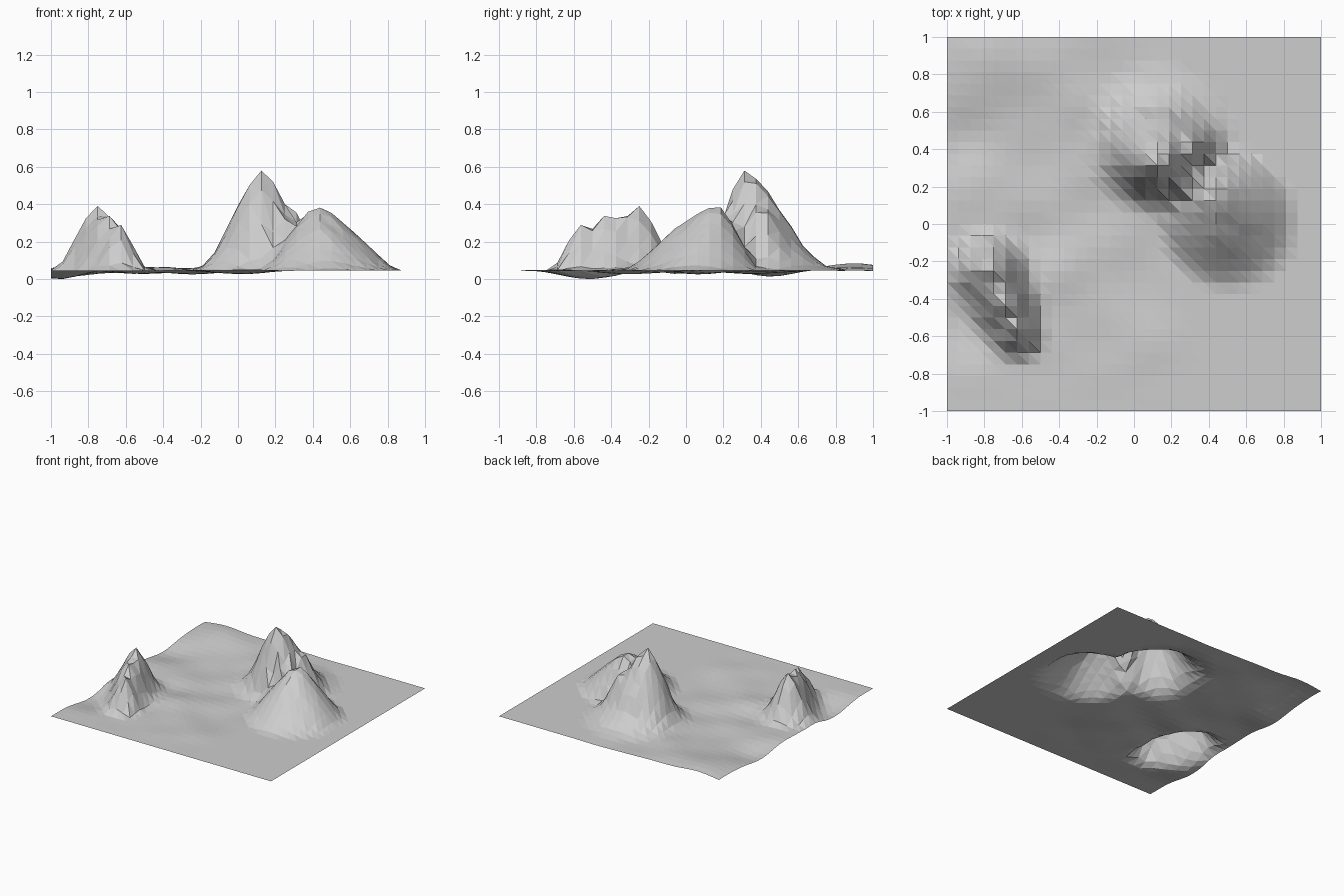
import bpy, bmesh, math, random
from mathutils import Vector

if "Cube" in bpy.data.objects:
    bpy.data.objects.remove(bpy.data.objects["Cube"])

random.seed(4)
CELLS = 32
GROUND = 0.048

# Slope profiles: distance from apex to foot (0..1) against relative height
STEEP = [(0, 1), (.2, .84), (.34, .62), (.45, .48), (.6, .22), (.8, .05), (1, 0)]
BROAD = [(0, 1), (.2, .85), (.42, .6), (.65, .33), (.88, .07), (1, 0)]

# Hills: apex, foot centre, foot radius, height, profile, roughness
HILLS = [
    # tall mountain, its eastern shoulder and the saddle
    ((.13, .31), (.13, .45), .40, .54, STEEP, .01),
    ((.28, .40), (.29, .43), .24, .36, STEEP, .01),
    ((.27, .24), (.25, .20), .23, .33, STEEP, .015),
    # broad hill and its southern shoulder
    ((.42, .17), (.50, .03), .37, .36, BROAD, .004),
    ((.43, .03), (.49, .01), .34, .28, BROAD, .004),
    # short rugged ridge
    ((-.75, -.25), (-.77, -.26), .26, .345, STEEP, .01),
    ((-.72, -.33), (-.74, -.34), .24, .33, STEEP, .01),
    ((-.69, -.41), (-.70, -.42), .24, .32, STEEP, .01),
    ((-.66, -.49), (-.67, -.49), .21, .25, STEEP, .01),
    ((-.63, -.57), (-.64, -.57), .18, .255, STEEP, .01),
]

# Gentle swells and hollows: x, y, height, radius
SWELLS = [
    (-.94, -.5, -.047, .14), (-.92, .45, -.03, .13), (-.5, .4, -.018, .14),
    (-.25, .05, -.018, .13), (.05, -.3, -.02, .14), (-.55, -.05, -.015, .1),
    (-.8, .88, .04, .14), (-.45, .92, .015, .14), (-.92, .15, .015, .1),
    (-.38, -.25, .02, .1), (-.3, .65, .012, .1), (0, -.65, .006, .12),
]


def profile_height(points, t):
    for (t0, h0), (t1, h1) in zip(points, points[1:]):
        if t <= t1:
            return h0 + (h1 - h0) * (t - t0) / (t1 - t0)
    return 0


def hill_height(p, apex, foot, radius, height, points, rough):
    """Leaning cone: solve which scaled foot circle passes through p."""
    d = p - Vector(apex)
    lean = Vector(foot) - Vector(apex)
    a = radius ** 2 - lean.length_squared
    b = d.dot(lean)
    t = (-b + math.sqrt(b * b + a * d.length_squared)) / a
    h = height * profile_height(points, t)
    return h + random.uniform(-rough, rough) * min(1, h * 6) * min(1, t * 3)


def terrain_height(x, y):
    p = Vector((x, y))
    swell = sum(h * math.exp(-((x - u) ** 2 + (y - v) ** 2) / (2 * r * r))
                for u, v, h, r in SWELLS)
    swell += .003 * math.sin(9 * x) * math.sin(17 * y)
    # the plain is level along the front and the right side
    swell *= max(0, min(1, (.35 - x) * 4)) * min(1, (1 + y) * 4)
    rise = max(hill_height(p, *hill) for hill in HILLS)
    return max(0, GROUND + rise + swell * (1 - min(1, rise * 5)))


# Terrain sheet of diagonally split squares
bm = bmesh.new()
axis = [-1 + 2 * i / CELLS for i in range(CELLS + 1)]
rows = [[bm.verts.new((x, y, terrain_height(x, y))) for x in axis] for y in axis]
for low, high in zip(rows, rows[1:]):
    for i in range(CELLS):
        bm.faces.new((low[i], low[i + 1], high[i]))
        bm.faces.new((low[i + 1], high[i + 1], high[i]))

# Rest the deepest hollow on the floor
lowest = min(v.co.z for v in bm.verts)
for v in bm.verts:
    v.co.z -= lowest

mesh = bpy.data.meshes.new("terrain")
bm.to_mesh(mesh)
bm.free()
terrain = bpy.data.objects.new("terrain", mesh)
bpy.context.collection.objects.link(terrain)

# Plain stone colour
stone = bpy.data.materials.new("grey_stone")
stone.use_nodes = True
colour = (.61, .61, .61, 1)
stone.diffuse_color = colour
stone.node_tree.nodes["Principled BSDF"].inputs["Base Color"].default_value = colour
mesh.materials.append(stone)
